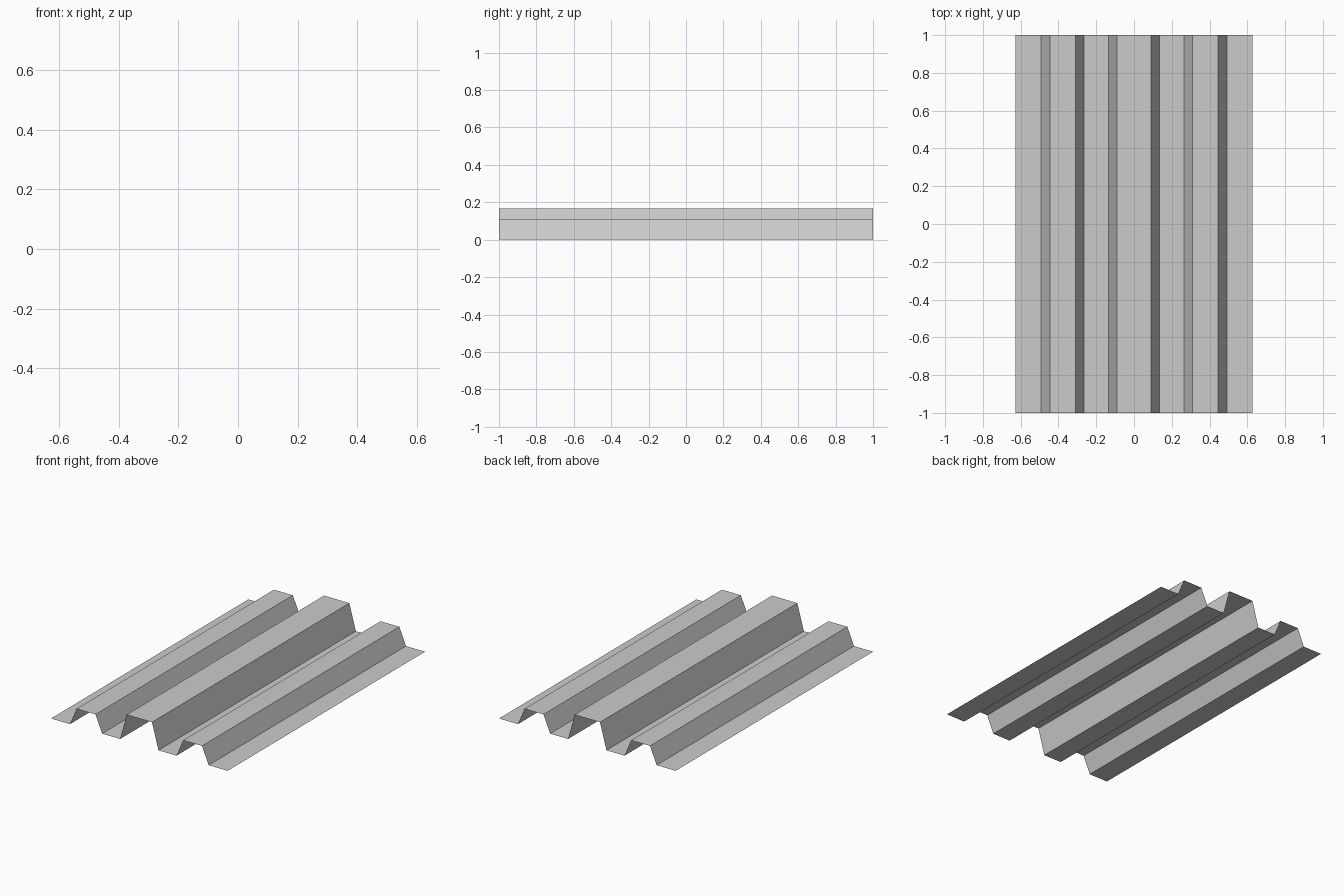
import bpy, bmesh

if "Cube" in bpy.data.objects:
    bpy.data.objects.remove(bpy.data.objects["Cube"])

# Right half of the trapezoidal cross-section (x, z), mirrored to the left
half = [(0.09, 0.168), (0.136, 0), (0.264, 0), (0.311, 0.111),
        (0.445, 0.111), (0.492, 0), (0.627, 0)]
profile = [(-x, z) for x, z in reversed(half)] + half

# Sweep the profile along y as a single open sheet
bm = bmesh.new()
rows = [[bm.verts.new((x, y, z)) for x, z in profile] for y in (-1, 1)]
front, back = rows
for i in range(len(profile) - 1):
    bm.faces.new((front[i], front[i + 1], back[i + 1], back[i]))

mesh = bpy.data.meshes.new("corrugated_sheet")
bm.to_mesh(mesh)
bm.free()
sheet = bpy.data.objects.new("corrugated_sheet", mesh)
bpy.context.collection.objects.link(sheet)
